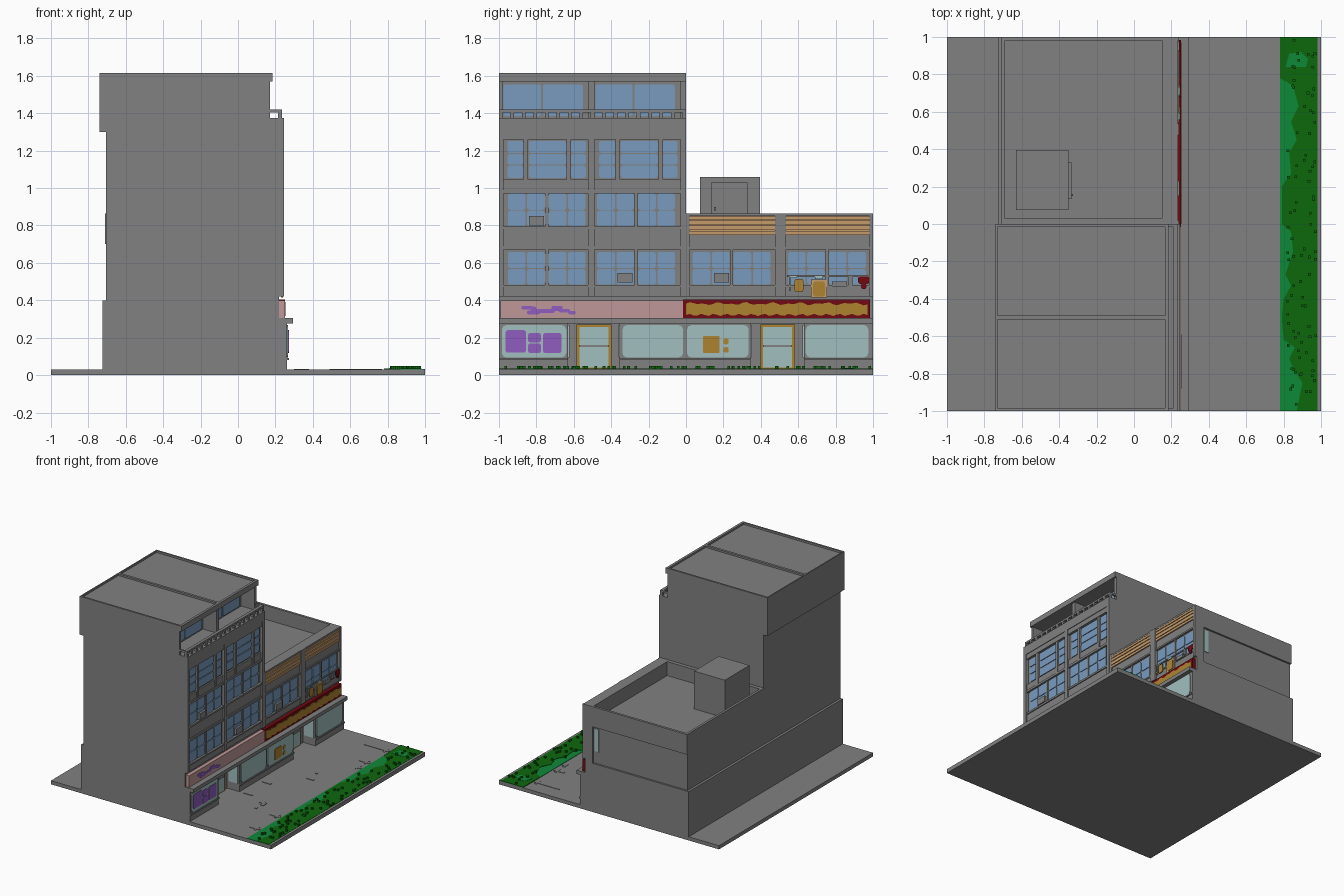
import bpy, bmesh, math, random

random.seed(4)
old = bpy.data.objects.get("Cube")
if old:
    bpy.data.objects.remove(old, do_unlink=True)


def material(name, r, g, b):
    m = bpy.data.materials.new(name)
    m.use_nodes = True
    m.diffuse_color = (r, g, b, 1)
    m.node_tree.nodes["Principled BSDF"].inputs["Base Color"].default_value = (r, g, b, 1)
    return m


GREY = material("concrete grey", .22, .22, .22)
BLUE = material("window blue", .19, .33, .52)
CYAN = material("shop glass", .36, .52, .52)
PINK = material("sign pink", .52, .31, .31)
PURPLE = material("purple", .28, .11, .52)
MUSTARD = material("mustard", .42, .23, .03)
TAN = material("tan wood", .56, .33, .15)
RED = material("dark red", .17, .003, .006)
GREEN = material("grass green", .004, .25, .04)
DARK = material("bush green", .004, .14, .004)


def prism(bm, pts, a, b, axis="x"):
    """Extrude an outline: (y, z) points along x, or (x, y) points along z."""
    place = (lambda p, t: (t, p[0], p[1])) if axis == "x" else (lambda p, t: (p[0], p[1], t))
    lo = [bm.verts.new(place(p, a)) for p in pts]
    hi = [bm.verts.new(place(p, b)) for p in pts]
    bm.faces.new(lo[::-1])
    bm.faces.new(hi)
    n = len(pts)
    for i in range(n):
        j = (i + 1) % n
        bm.faces.new((lo[i], lo[j], hi[j], hi[i]))


def finish(name, bm, mat):
    bmesh.ops.recalc_face_normals(bm, faces=bm.faces)
    me = bpy.data.meshes.new(name)
    bm.to_mesh(me)
    bm.free()
    me.materials.append(mat)
    ob = bpy.data.objects.new(name, me)
    bpy.context.collection.objects.link(ob)
    return ob


def boxes(name, mat, *items):
    """Each item is x0, x1, y0, y1, z0, z1."""
    bm = bmesh.new()
    for x0, x1, y0, y1, z0, z1 in items:
        prism(bm, [(y0, z0), (y1, z0), (y1, z1), (y0, z1)], x0, x1)
    return finish(name, bm, mat)


def panes(name, mat, x, items, r=.012, t=.006):
    """Plates with rounded corners; each item is y0, y1, z0, z1."""
    bm = bmesh.new()
    for y0, y1, z0, z1 in items:
        pts = []
        for cy, cz, start in ((y1 - r, z1 - r, 0), (y0 + r, z1 - r, 90),
                              (y0 + r, z0 + r, 180), (y1 - r, z0 + r, 270)):
            for k in range(3):
                a = math.radians(start + 45 * k)
                pts.append((cy + r * math.cos(a), cz + r * math.sin(a)))
        prism(bm, pts, x, x + t)
    return finish(name, bm, mat)


# Ground slab, kerb and planted strip
boxes("ground_slab", GREY, (-1, 1, -1, 1, 0, .03))
boxes("kerb", GREY, (.98, 1, -1, 1, .03, .034))
boxes("grass_strip", GREEN, (.78, .98, -1, 1, .03, .033))
edge = [(.87, -1), (.9, -.85), (.85, -.77), (.83, -.72), (.86, -.66), (.8, -.62), (.79, -.5),
        (.8, -.4), (.84, -.33), (.81, -.27), (.85, -.15), (.84, -.04), (.79, 0), (.79, .2),
        (.84, .27), (.83, .38), (.87, .45), (.84, .55), (.88, .63), (.85, .74), (.78, .78), (.78, 1)]
bm = bmesh.new()
prism(bm, edge + [(.98, 1), (.98, -1)], .033, .036, "z")
finish("dark_planting", bm, DARK)
panes_patch = bmesh.new()
prism(panes_patch, [(.81, .84), (.92, .84), (.93, .88), (.89, .92), (.83, .91)], .036, .038, "z")
finish("grass_patch", panes_patch, GREEN)
tufts = []
for i in range(85):
    x, y = random.uniform(.81, .965), random.uniform(-.99, .98)
    tufts.append((x, x + .014, y, y + .014, .033, .05))
boxes("bush_tufts", DARK, *tufts)

# Pavement cracks and litter
cracks = []
for y, x0 in ((.865, .54), (.61, .68), (.5, .74), (-.55, .68), (-.815, .68)):
    cracks += [(x0, .77, y - .01, y + .01, .03, .033), (.735, .75, y - .03, y + .03, .03, .033)]
for x, y, w, h in ((.3, -.12, .08, .02), (.3, -.36, .08, .015), (.49, -.43, .04, .03), (.52, -.46, .03, .05),
                   (.52, -.53, .02, .02), (.54, .12, .06, .015), (.54, .23, .015, .015)):
    cracks.append((x, x + w, y, y + h, .03, .034))
boxes("pavement_cracks", GREY, *cracks)

# Main building masses
boxes("ground_floor_core", GREY, (-.725, .15, -1, 1, .03, .40), (.15, .22, -1, 1, .275, .42))
boxes("tall_block", GREY, (-.705, .22, -1, 0, .40, 1.375))
boxes("tall_upper_wall", GREY, (.22, .245, -1, 0, 1.30, 1.375))
boxes("low_block", GREY, (-.705, .22, 0, .985, .40, .75), (.15, .22, .985, 1, .40, .75))
boxes("low_parapet", GREY, (-.71, -.69, 0, 1, .70, .865), (.15, .22, 0, 1, .70, .865),
      (-.69, .15, .98, 1, .70, .865), (-.69, .15, 0, .03, .70, .865))
boxes("side_glass_strip", CYAN, (.10, .14, .985, .991, .50, .685))

# Penthouse: rear block, dividing walls and roof with two sunken panels
boxes("penthouse", GREY, (-.74, .05, -1, 0, 1.30, 1.575), (.05, .17, -1, -.98, 1.375, 1.575),
      (.05, .17, -.525, -.49, 1.375, 1.575), (.05, .17, -.03, 0, 1.375, 1.575))
boxes("penthouse_roof", GREY, (-.74, .185, -1, 0, 1.57, 1.60))
boxes("roof_rim", GREY, (-.74, -.73, -1, 0, 1.60, 1.615), (.165, .185, -1, 0, 1.60, 1.615),
      (-.73, .165, -1, -.985, 1.60, 1.615), (-.73, .165, -.51, -.49, 1.60, 1.615),
      (-.73, .165, -.015, 0, 1.60, 1.615))
panes("penthouse_windows", BLUE, .05, [(a + o, b + o, 1.385, 1.555) for o in (0, .49)
                                       for a, b in ((-.975, -.775), (-.765, -.55))])

# Balcony railing
posts = [(.215, .235, -1 + i * .0613, -.98 + i * .0613, 1.375, 1.405) for i in range(17)]
boxes("balcony_railing", GREY, (.21, .235, -1, 0, 1.405, 1.42), (.17, .21, -1, -.985, 1.405, 1.42),
      (.17, .21, -.015, 0, 1.405, 1.42), *posts)

# Rooftop stair hut
boxes("roof_hut", GREY, (-.63, -.35, .075, .395, .75, 1.06))
boxes("hut_door", GREY, (-.35, -.335, .135, .33, .75, 1.03), (-.335, -.325, .15, .16, .88, .90))

# Facade pilasters and bands
boxes("tall_pilasters", GREY, *[(.22, .245, a, b, .42, 1.30) for a, b in
                                ((-1, -.975), (-.525, -.49), (-.03, 0))])
boxes("low_pilasters", GREY, *[(.22, .24, a, b, .42, .865) for a, b in
                               ((0, .02), (.475, .535), (.98, 1))])
tall_bands = [(.42, .47), (.47, .482), (.672, .69), (.69, .78), (.78, .795), (.972, .99),
              (.99, 1.045), (1.26, 1.275), (1.275, 1.30)]
boxes("tall_bands", GREY, *[(.22, .24 if b - a < .03 else .232, -.99, -.01, a, b) for a, b in tall_bands])
boxes("low_bands", GREY, *[(.22, x, .01, .99, a, b) for x, a, b in
                           ((.23, .42, .47), (.236, .47, .482), (.236, .672, .685), (.228, .685, .75),
                            (.236, .85, .865))])


# Four sash windows per bay, each split in two, with grey frames between
def sash_bay(y, z):
    out = []
    for c in (0, .103, .219, .322):
        out += [(y + c, y + c + .095, z, z + .083), (y + c, y + c + .095, z + .088, z + .175)]
    return out


sashes = []
for y in (-.953, -.475):
    sashes += sash_bay(y, .484) + sash_bay(y, .796)
for y in (.035, .545):
    sashes += sash_bay(y, .484)
panes("sash_windows", BLUE, .22, sashes)
boxes("window_mullions", GREY, *[(.22, .232, y + .2, y + .217, z, z + .19) for y, z in
                                 ((-.953, .482), (-.475, .482), (-.953, .79), (-.475, .79),
                                  (.035, .482), (.545, .482))])

# Top floor windows with a wide centre light
tops = []
for o in (0, .49):
    for a, b in ((-.955, -.87), (-.84, -.64), (-.615, -.535)):
        tops += [(a + o, b + o, z0, z1) for z0, z1 in ((1.055, 1.12), (1.126, 1.182), (1.188, 1.253))]
panes("top_windows", BLUE, .22, tops)
boxes("top_mullions", GREY, *[(.22, .238, a + o, a + o + .024, .99, 1.275) for o in (0, .49)
                              for a in (-.868, -.638)])

# Air conditioners under the sashes
boxes("air_conditioners", GREY, *[(.22, .243, y, y + .08, z, z + .05) for y, z in
                                  ((-.84, .80), (-.365, .495), (.15, .495))])

# Wooden slats below the low parapet
boxes("slat_panels", TAN, *[(.22, x, a, b, z, z + h) for a, b in ((.02, .475), (.535, .98))
                            for x, z, h in ((.224, .75, .10), (.236, .752, .018), (.236, .776, .024),
                                            (.236, .806, .02), (.236, .832, .016))])

# Hanging goods in front of the last bay
boxes("goods_rail", GREY, (.232, .24, .54, .98, .525, .535), (.232, .24, .55, .56, .45, .525),
      (.232, .243, .78, .86, .47, .5), (.232, .243, .87, .89, .48, .525))
boxes("lantern_frame", TAN, (.23, .24, .668, .755, .415, .512))
panes("lantern_and_bag", MUSTARD, .24, [(.68, .743, .42, .5), (.58, .628, .445, .515)])
boxes("small_lights", CYAN, (.235, .245, .69, .73, .515, .53), (.235, .245, .56, .59, .52, .53))
panes("red_flower_pot", RED, .237, [(.92, .98, .488, .528), (.935, .965, .46, .49)])

# Sign band and ledge
boxes("shop_ledge", GREY, (.15, .295, -1, 1, .275, .305))
boxes("pink_sign", PINK, (.22, .25, -.992, -.015, .305, .40))
boxes("red_sign", RED, (.22, .25, -.015, .985, .305, .405))
panes("pink_sign_squiggle", PURPLE, .25, [(-.88, -.82, .35, .37), (-.85, -.78, .325, .345), (-.83, -.8, .33, .366),
      (-.8, -.7, .333, .353), (-.72, -.66, .343, .37), (-.68, -.62, .335, .353), (-.63, -.59, .325, .343)],
      r=.008, t=.005)
n = 48
lower = [(.0 + .97 * i / n, .322 + .006 * math.sin(i * 1.9)) for i in range(n + 1)]
upper = [(.0 + .97 * i / n, .382 + .009 * math.sin(i * 1.3) * math.cos(i * .4)) for i in range(n, -1, -1)]
bm = bmesh.new()
prism(bm, lower + upper, .25, .255)
finish("red_sign_panel", bm, MUSTARD)

# Shop fronts: projecting display bays with glass front and sides
bays = [(-1, -.63), (-.355, .345), (.63, 1)]
boxes("shop_bays", GREY, *[(.15, .262, a, b, .03, .275) for a, b in bays])
boxes("shop_sills", GREY, *[(.262, .272, a, b, .08, .092) for a, b in bays])
panes("shop_windows", CYAN, .262, [(-.985, -.64, .094, .268), (-.34, -.015, .094, .268),
                                   (.005, .335, .094, .268), (.64, .975, .094, .268)], r=.025)
boxes("bay_side_glass", CYAN, *[(.165, .25, y, y + .008, .094, .268) for y in (-.632, -.361, .343, .624)])
panes("purple_posters", PURPLE, .268, [(-.965, -.855, .12, .24), (-.845, -.775, .175, .225),
                                       (-.845, -.775, .118, .17), (-.765, -.665, .118, .225)], t=.004)
panes("mustard_posters", MUSTARD, .268, [(.09, .18, .118, .21), (.2, .228, .165, .195),
                                         (.2, .228, .12, .15)], r=.008, t=.004)

# Recessed doors
for i, y in enumerate((-.4925, .49)):
    boxes(f"door_frame_{i + 1}", MUSTARD, (.15, .16, y - .093, y + .093, .03, .27))
    boxes(f"door_glass_{i + 1}", CYAN, (.16, .165, y - .078, y + .078, .04, .15),
          (.16, .165, y - .078, y + .078, .162, .258))
    boxes(f"door_bar_{i + 1}", GREY, (.16, .17, y - .078, y + .078, .15, .162))
